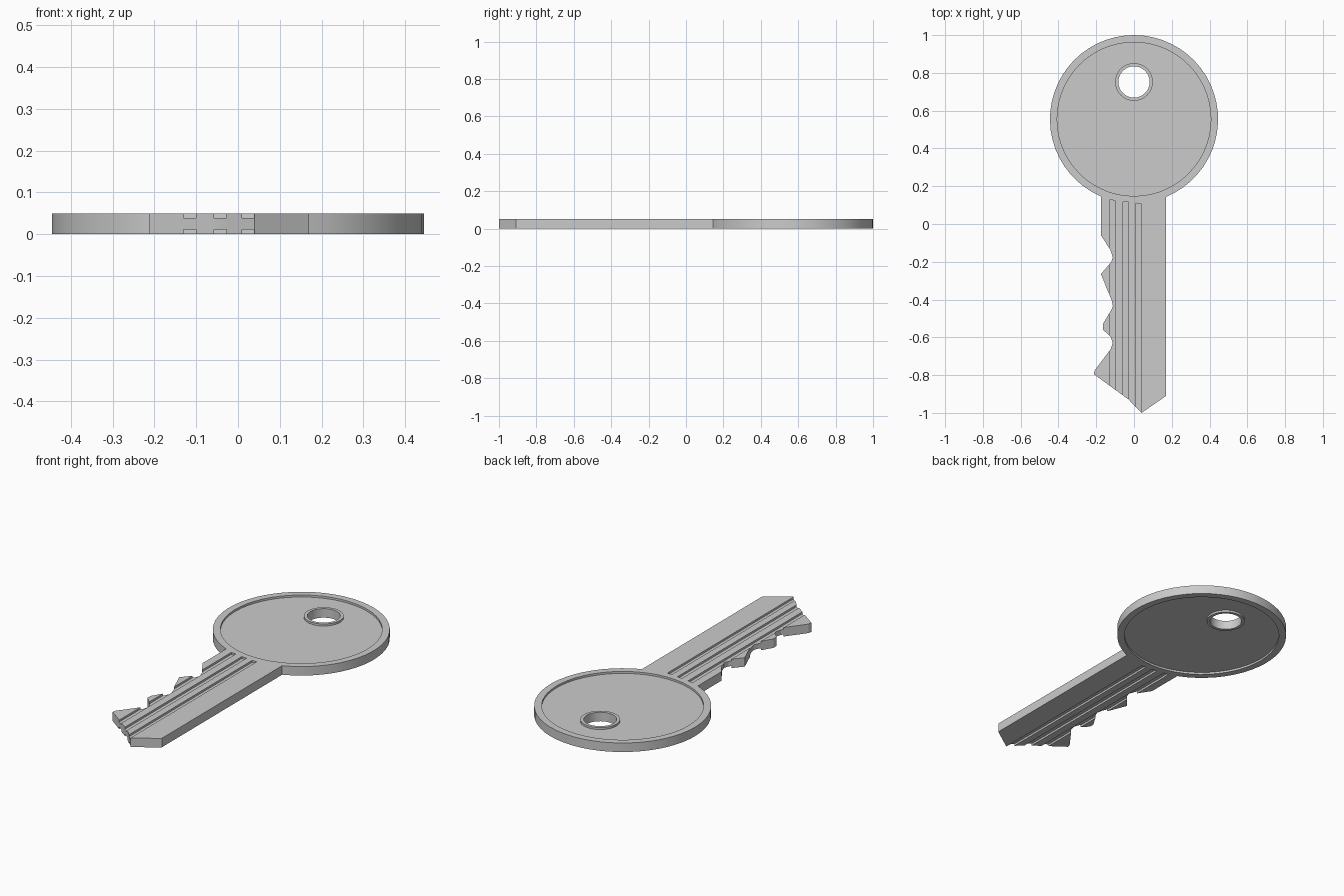
import bpy, bmesh, math

if "Cube" in bpy.data.objects:
    bpy.data.objects.remove(bpy.data.objects["Cube"])

T = 0.05        # key thickness
D = 0.011       # depth of recesses and grooves
CY, R = 0.555, 0.445   # head centre and radius
HY = 0.752             # keyring hole centre


def prism(name, outline, z0, z1):
    """Extrude a closed 2D outline from z0 to z1."""
    bm = bmesh.new()
    face = bm.faces.new([bm.verts.new((x, y, z0)) for x, y in outline])
    ext = bmesh.ops.extrude_face_region(bm, geom=[face])
    for v in ext["geom"]:
        if isinstance(v, bmesh.types.BMVert):
            v.co.z = z1
    bmesh.ops.recalc_face_normals(bm, faces=bm.faces)
    mesh = bpy.data.meshes.new(name)
    bm.to_mesh(mesh)
    bm.free()
    ob = bpy.data.objects.new(name, mesh)
    bpy.context.collection.objects.link(ob)
    return ob


def circle(y, r, n):
    return [(r * math.cos(2 * math.pi * i / n), y + r * math.sin(2 * math.pi * i / n))
            for i in range(n)]


def combine(target, tool, op):
    """Apply a boolean and discard the tool object."""
    mod = target.modifiers.new(op, "BOOLEAN")
    mod.operation, mod.solver, mod.object = op, "EXACT", tool
    bpy.context.view_layer.objects.active = target
    bpy.ops.object.modifier_apply(modifier=mod.name)
    bpy.data.objects.remove(tool)


# Key outline: round head arc, then the toothed blade
a0 = -math.acos(0.17 / R)
a1 = math.pi + math.acos(0.175 / R)
N = 48
head_arc = [(R * math.cos(a0 + (a1 - a0) * i / N), CY + R * math.sin(a0 + (a1 - a0) * i / N))
            for i in range(N + 1)]
blade = [(-0.175, -0.06), (-0.125, -0.137), (-0.112, -0.175), (-0.12, -0.2),
         (-0.175, -0.265), (-0.118, -0.405), (-0.112, -0.435), (-0.12, -0.455),
         (-0.165, -0.53), (-0.165, -0.558), (-0.122, -0.6), (-0.113, -0.63),
         (-0.122, -0.66), (-0.208, -0.775), (-0.213, -0.795), (-0.03, -0.928),
         (0.04, -1.0), (0.17, -0.91)]
key = prism("key", head_arc + blade, 0, T)

# Recessed disc and blade grooves on both faces
grooves = [(-0.13, -0.10, 0.127), (-0.058, -0.028, 0.117), (0.01, 0.038, 0.11)]
for z0, z1 in ((T - D, T + 0.05), (-0.05, D)):
    combine(key, prism("recess_cutter", circle(CY, 0.407, 56), z0, z1), "DIFFERENCE")
    for xa, xb, top in grooves:
        outline = [(xa, -1.1), (xb, -1.1), (xb, top - 0.002), (xa, top)]
        combine(key, prism("groove_cutter", outline, z0, z1), "DIFFERENCE")

# Raised collar around the keyring hole, then the hole itself
combine(key, prism("collar", circle(HY, 0.1, 32), 0, T), "UNION")
combine(key, prism("hole_cutter", circle(HY, 0.083, 32), -0.1, T + 0.1), "DIFFERENCE")

key.select_set(True)
bpy.context.view_layer.objects.active = key
bpy.ops.object.shade_smooth_by_angle(angle=math.radians(20))
